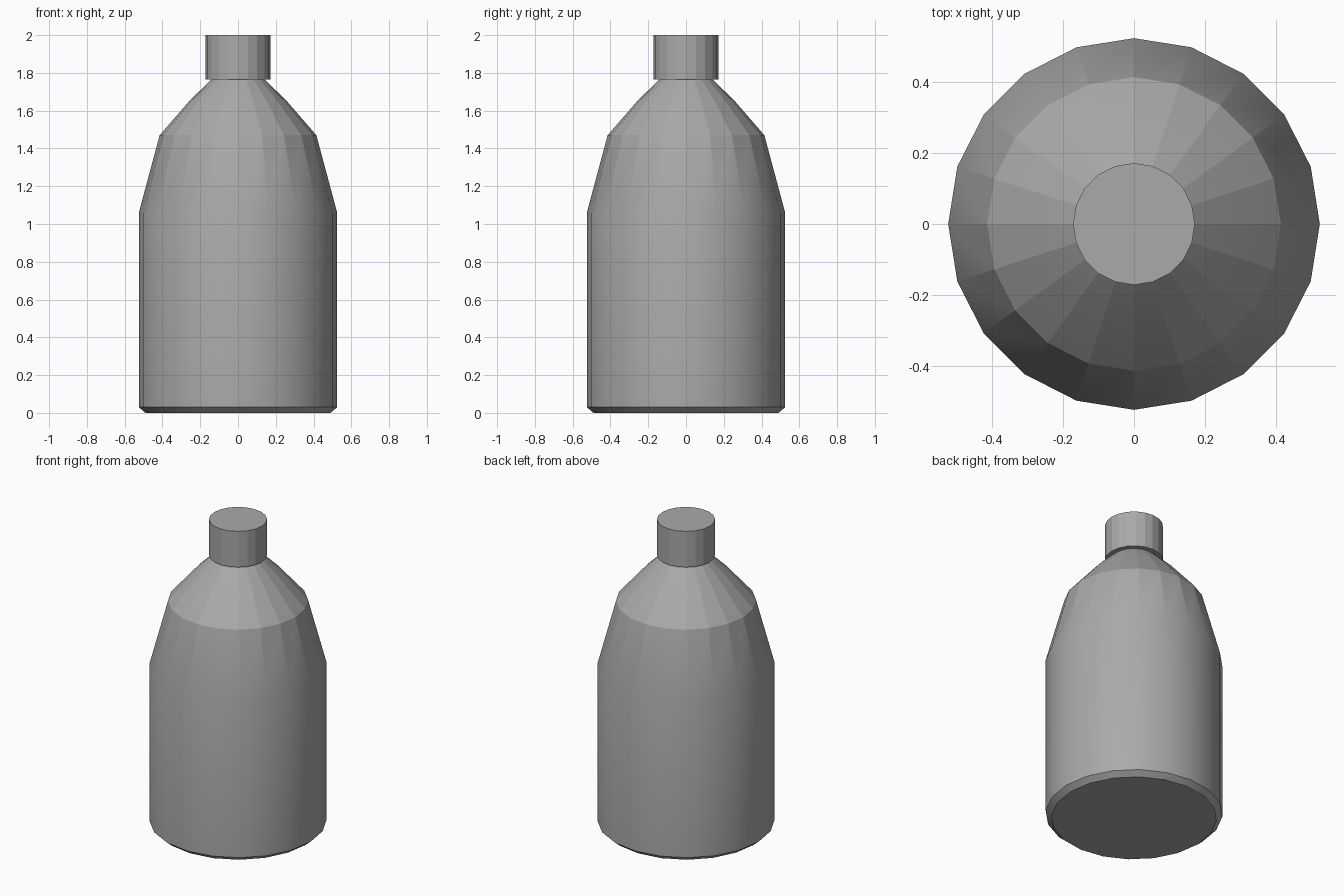
import bpy, bmesh
from math import cos, sin, tau

cube = bpy.data.objects.get("Cube")
if cube:
    bpy.data.objects.remove(cube)

SIDES = 20

grey = bpy.data.materials.new("plain grey")
grey.use_nodes = True
colour = (0.4, 0.4, 0.4, 1)
grey.diffuse_color = colour
grey.node_tree.nodes["Principled BSDF"].inputs["Base Color"].default_value = colour


def lathe(name, profile, flat_above, sharp_rings):
    """Turn a (radius, height) profile; facets stay crisp above a height."""
    bm = bmesh.new()
    rings = [[bm.verts.new((r * cos(tau * i / SIDES), r * sin(tau * i / SIDES), z))
              for i in range(SIDES)] for r, z in profile]
    for low, high in zip(rings, rings[1:]):
        for i in range(SIDES):
            j = (i + 1) % SIDES
            bm.faces.new((low[i], low[j], high[j], high[i]))
    bm.faces.new(rings[0][::-1])
    bm.faces.new(rings[-1])
    for face in bm.faces:
        face.smooth = True
    for edge in bm.edges:
        a, b = sorted(v.co.z for v in edge.verts)
        if b - a < 0.001:
            edge.smooth = not any(abs(a - z) < 0.001 for z in sharp_rings)
        else:
            edge.smooth = a < flat_above - 0.001
    mesh = bpy.data.meshes.new(name)
    bm.to_mesh(mesh)
    bm.free()
    mesh.materials.append(grey)
    obj = bpy.data.objects.new(name, mesh)
    bpy.context.collection.objects.link(obj)
    return obj


# Bottle body: chamfered foot, straight wall, taper, shoulder and neck
foot, wall, taper, shoulder, neck = 0.03, 1.06, 1.47, 1.66, 1.77
lathe("bottle_body",
      [(0.49, 0), (0.525, foot), (0.525, wall), (0.415, taper),
       (0.25, shoulder), (0.135, neck), (0.135, 1.8)],
      wall, (0, foot, taper, neck, 1.8))

# Cap
lathe("cap", [(0.172, 1.765), (0.172, 2)], 1.765, (1.765, 2))
